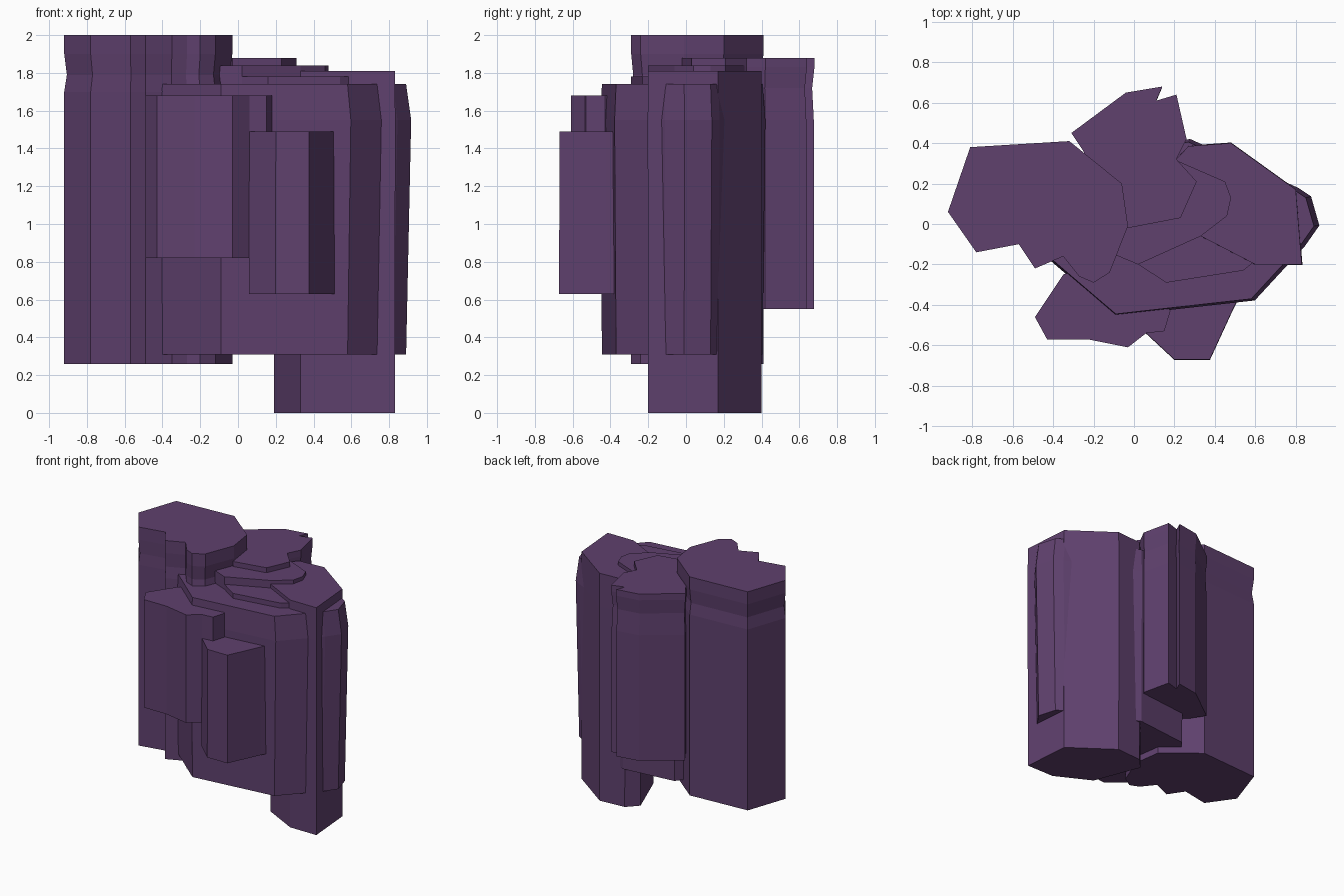
import bpy, bmesh

mat = bpy.data.materials.new("purple_rock")
mat.diffuse_color = (0.115, 0.052, 0.155, 1)


def column(name, outline, levels, pivot):
    """Loft an outline through (z, scale) levels, scaling about the pivot."""
    bm = bmesh.new()
    px, py = pivot
    rings = [[bm.verts.new((px + (x - px) * s, py + (y - py) * s, z))
              for x, y in outline] for z, s in levels]
    n = len(outline)
    for low, high in zip(rings, rings[1:]):
        for i in range(n):
            j = (i + 1) % n
            bm.faces.new((low[i], low[j], high[j], high[i]))
    bm.faces.new(rings[0])
    bm.faces.new(rings[-1])
    bmesh.ops.recalc_face_normals(bm, faces=bm.faces)
    mesh = bpy.data.meshes.new(name)
    bm.to_mesh(mesh)
    bm.free()
    mesh.materials.append(mat)
    obj = bpy.data.objects.new(name, mesh)
    bpy.context.collection.objects.link(obj)
    return obj


# tall left column with a slight waist near the top
column("left_column",
       [(-.92, .06), (-.78, -.14), (-.57, -.10), (-.49, -.22), (-.35, -.16),
        (-.27, -.26), (-.20, -.29), (-.12, -.24), (-.03, -.01), (-.06, .20),
        (-.32, .41), (-.81, .38)],
       [(.26, 1), (1.70, 1), (1.79, .97), (1.90, 1), (2.0, 1)], (-.45, .06))

# back column, notched at the rear
column("back_column",
       [(-.31, .45), (-.25, .36), (-.15, .15), (-.03, -.02), (.23, .03),
        (.31, .21), (.21, .32), (.26, .42), (.21, .64), (.11, .61),
        (.14, .68), (-.04, .65)],
       [(.55, .99), (1.55, .99), (1.72, .965), (1.83, 1), (1.88, 1)], (.03, .33))

# right column reaching the ground
column("right_column",
       [(.19, .30), (.33, -.06), (.60, -.20), (.83, -.20), (.80, .17),
        (.48, .40), (.27, .385)],
       [(0, 1), (1.55, 1.01), (1.81, 1)], (.5, .1))

# wide middle body that pokes out on the far right
column("middle_body",
       [(-.40, -.18), (-.09, -.445), (.58, -.37), (.82, -.11), (.89, -.01),
        (.85, .13), (.79, .17), (.27, .405), (-.15, .36), (-.38, .05)],
       [(.31, 1), (1.55, 1.03), (1.74, 1)], (0, -.1))

# two thin stepped layers on the top
column("upper_step",
       [(-.10, -.15), (.02, -.20), (.33, -.06), (.46, .04), (.48, .13),
        (.45, .21), (.22, .31), (-.10, .20)],
       [(1.2, 1), (1.84, 1)], (.2, 0))
column("lower_step",
       [(.02, -.20), (.16, -.29), (.54, -.23), (.59, -.19), (.33, -.04),
        (.05, -.04)],
       [(1.2, 1), (1.78, 1)], (.3, -.2))

# two short slabs on the front
column("front_left_slab",
       [(-.49, -.46), (-.43, -.57), (-.23, -.57), (-.03, -.61), (.06, -.54),
        (.15, -.53), (.18, -.43), (.10, -.30), (-.20, -.20), (-.35, -.25)],
       [(.82, 1), (1.68, 1)], (-.1, -.4))
column("front_right_slab",
       [(.06, -.54), (.20, -.67), (.375, -.67), (.49, -.42), (.51, -.38),
        (.40, -.30), (.12, -.35)],
       [(.63, 1.01), (1.49, 1)], (.28, -.5))
